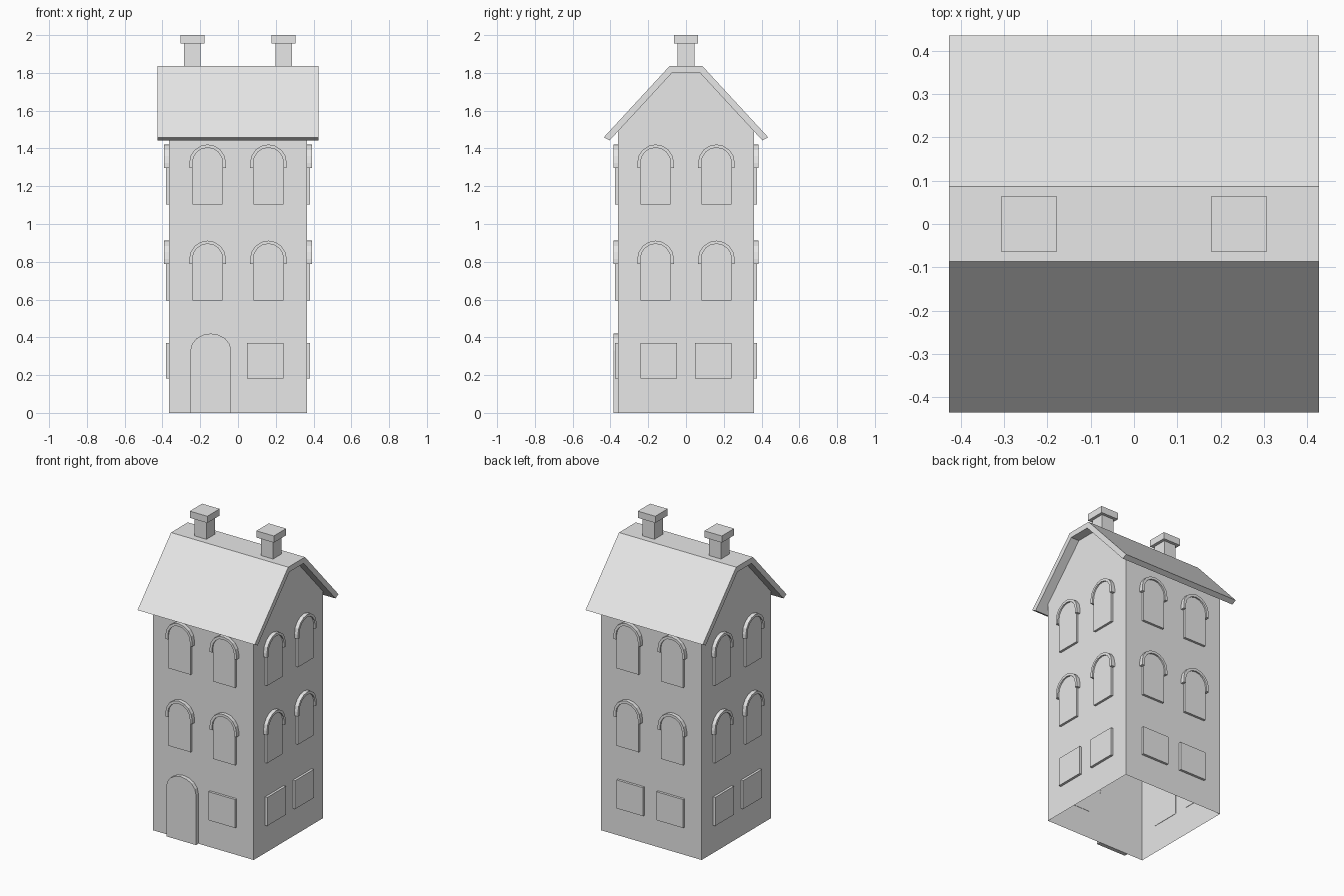
import bpy, bmesh
from math import sin, cos, pi
from mathutils import Matrix

cube = bpy.data.objects.get("Cube")
if cube:
    bpy.data.objects.remove(cube, do_unlink=True)

GREY = (0.8, 0.8, 0.8, 1)
plaster = bpy.data.materials.new("plain_grey")
plaster.diffuse_color = GREY
plaster.use_nodes = True
plaster.node_tree.nodes["Principled BSDF"].inputs["Base Color"].default_value = GREY

WALL_X, WALL_Y, EAVE_Z = 0.366, 0.36, 1.491
RIDGE_Y, RIDGE_Z = 0.074, 1.80


def finish(name, bm):
    bmesh.ops.recalc_face_normals(bm, faces=bm.faces)
    mesh = bpy.data.meshes.new(name)
    bm.to_mesh(mesh)
    bm.free()
    mesh.materials.append(plaster)
    obj = bpy.data.objects.new(name, mesh)
    bpy.context.collection.objects.link(obj)
    return obj


def prism(name, outline, near, far, turn=0):
    """Extrude a (u, z) outline outward from near to far, facing front, then turn about z."""
    bm = bmesh.new()
    a = [bm.verts.new((u, -near, z)) for u, z in outline]
    b = [bm.verts.new((u, -far, z)) for u, z in outline]
    bm.faces.new(a)
    bm.faces.new(b)
    for i in range(len(a)):
        j = (i + 1) % len(a)
        bm.faces.new((a[i], a[j], b[j], b[i]))
    bm.transform(Matrix.Rotation(turn, 4, 'Z'))
    return finish(name, bm)


def box(name, centre, size):
    bm = bmesh.new()
    bmesh.ops.create_cube(bm, size=1)
    bm.transform(Matrix.Translation(centre) @ Matrix.Diagonal((*size, 1)))
    return finish(name, bm)


def arc(u, z, width, height, steps=8):
    return [(u + width * cos(pi * i / steps), z + height * sin(pi * i / steps))
            for i in range(steps + 1)]


def rect(u, half, z0, z1):
    return [(u - half, z0), (u + half, z0), (u + half, z1), (u - half, z1)]


# Walls: thin shell with gabled ends, open underneath and closed by the roof
bm = bmesh.new()
gable = [(-WALL_Y, 0), (WALL_Y, 0), (WALL_Y, EAVE_Z), (RIDGE_Y, RIDGE_Z),
         (-RIDGE_Y, RIDGE_Z), (-WALL_Y, EAVE_Z)]
left = [bm.verts.new((WALL_X, y, z)) for y, z in gable]
right = [bm.verts.new((-WALL_X, y, z)) for y, z in gable]
bm.faces.new(left)
bm.faces.new(right)
for i, j in ((1, 2), (5, 0)):
    bm.faces.new((left[i], left[j], right[j], right[i]))
finish("walls", bm)

# Roof: flat-topped slab folded over the gables
half_roof = [(0.435, 1.459), (0.087, 1.836)]
half_under = [(0.404, 1.443), (RIDGE_Y, RIDGE_Z)]
roof = (half_roof + [(-y, z) for y, z in reversed(half_roof)]
        + [(-y, z) for y, z in half_under] + half_under[::-1])
prism("roof", roof, -0.426, 0.426, pi / 2)

# Chimneys
for side, x in (("left", 0.242), ("right", -0.242)):
    box(side + "_chimney_shaft", (x, 0, 1.89), (0.088, 0.09, 0.14))
    box(side + "_chimney_cap", (x, 0, 1.978), (0.127, 0.128, 0.044))

# Windows on every wall, with arched hoods on the two upper floors
SINK = 0.002
walls = (("front", 0, WALL_Y), ("left", pi / 2, WALL_X),
         ("back", pi, WALL_Y), ("right", -pi / 2, WALL_X))
for wall, turn, dist in walls:
    for n, s in enumerate((-1, 1), 1):
        for floor, sill in (("middle", 0.594), ("top", 1.103)):
            u, spring, foot = s * 0.161, sill + 0.221, sill + 0.193
            pane = [(u - 0.08, sill), (u + 0.08, sill)] + arc(u, spring, 0.08, 0.08)
            prism(f"{wall}_{floor}_window_{n}", pane, dist - SINK, dist + 0.015, turn)
            hood = ([(u + 0.097, foot)] + arc(u, spring, 0.097, 0.097)
                    + [(u - 0.097, foot), (u - 0.08, foot)]
                    + arc(u, spring, 0.08, 0.08)[::-1] + [(u + 0.08, foot)])
            prism(f"{wall}_{floor}_hood_{n}", hood, dist - SINK, dist + 0.025, turn)
        if wall != "front" or s > 0:
            prism(f"{wall}_ground_window_{n}", rect(s * 0.145, 0.0965, 0.183, 0.37),
                  dist - SINK, dist + 0.016, turn)

# Front door with a low arched top
door = [(-0.252, 0), (-0.036, 0)] + arc(-0.144, 0.33, 0.108, 0.09)
prism("front_door", door, WALL_Y - SINK, WALL_Y + 0.025)
